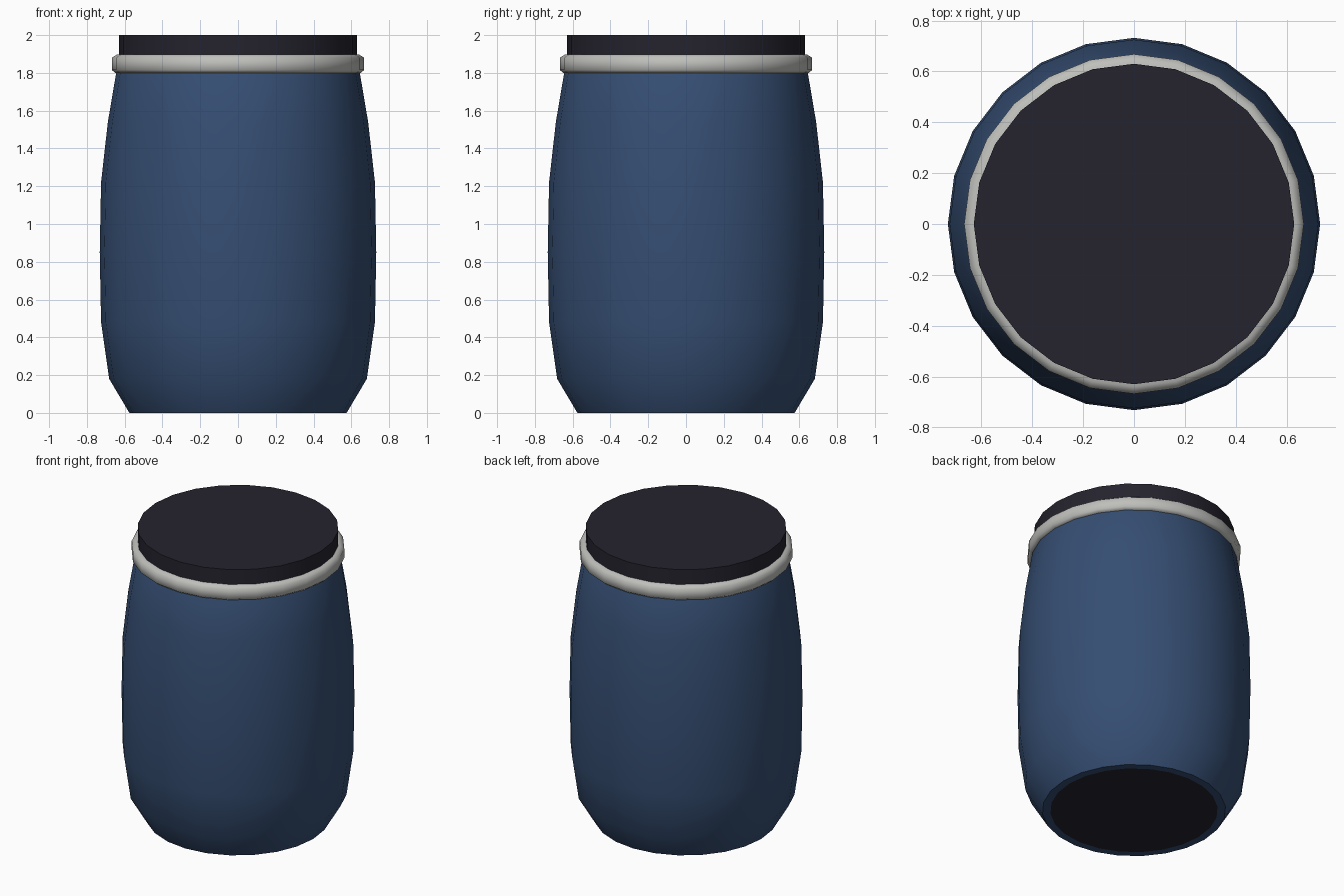
import bpy, bmesh, math

if "Cube" in bpy.data.objects:
    bpy.data.objects.remove(bpy.data.objects["Cube"])

SIDES = 24


def material(name, rgb):
    m = bpy.data.materials.new(name)
    m.diffuse_color = (*rgb, 1)
    m.use_nodes = True
    m.node_tree.nodes["Principled BSDF"].inputs["Base Color"].default_value = m.diffuse_color
    return m


blue = material("drum blue", (0.036, 0.076, 0.17))
black = material("lid black", (0.018, 0.017, 0.027))
steel = material("clamp grey", (0.52, 0.52, 0.50))


def lathe(name, profile, mats, closed=False, angle=40):
    """Revolve (radius, z) points about z; cap the ends unless closed."""
    bm = bmesh.new()
    rings = [[bm.verts.new((r * math.cos(2 * math.pi * i / SIDES),
                            r * math.sin(2 * math.pi * i / SIDES), z))
              for i in range(SIDES)] for r, z in profile]
    pairs = list(zip(rings, rings[1:] + rings[:1])) if closed else list(zip(rings, rings[1:]))
    for a, b in pairs:
        for i in range(SIDES):
            j = (i + 1) % SIDES
            bm.faces.new((a[i], a[j], b[j], b[i]))
    if not closed:
        base = bm.faces.new(rings[0][::-1])
        base.material_index = len(mats) - 1
        bm.faces.new(rings[-1])
    bmesh.ops.recalc_face_normals(bm, faces=bm.faces)
    me = bpy.data.meshes.new(name)
    bm.to_mesh(me)
    bm.free()
    for m in mats:
        me.materials.append(m)
    ob = bpy.data.objects.new(name, me)
    bpy.context.collection.objects.link(ob)
    bpy.ops.object.select_all(action='DESELECT')
    ob.select_set(True)
    bpy.context.view_layer.objects.active = ob
    bpy.ops.object.shade_smooth_by_angle(angle=math.radians(angle))
    return ob


# bulging drum body with dark base disc inside a narrow blue rim
lathe("drum_body", [(0.525, 0), (0.575, 0), (0.682, 0.18), (0.725, 0.48), (0.732, 0.85),
                    (0.725, 1.22), (0.689, 1.54), (0.645, 1.80), (0.62, 1.85)],
      [blue, black])

# clamp ring around the neck
lathe("clamp_ring", [(0.60, 1.80), (0.65, 1.80), (0.668, 1.815), (0.668, 1.88),
                     (0.64, 1.898), (0.60, 1.898)], [steel], closed=True, angle=65)

# flat lid
lathe("lid", [(0.63, 1.84), (0.63, 2.0)], [black])
